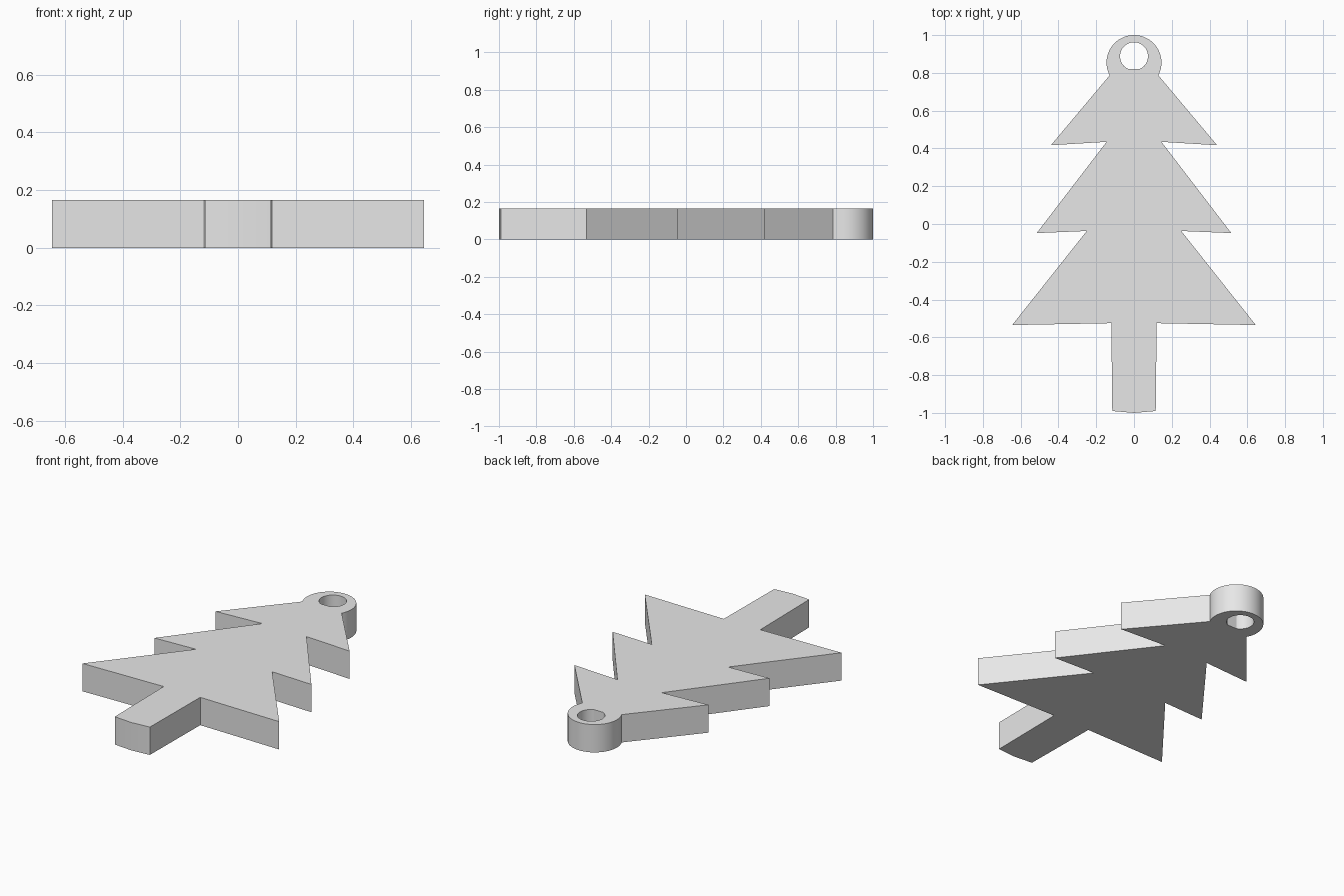
import bpy, bmesh
from math import sin, cos, pi, radians, atan2

THICK = 0.165
RING_Y, RING_R = 0.8545, 0.1455
HOLE_Y, HOLE_R = 0.888, 0.074

cube = bpy.data.objects.get("Cube")
if cube:
    bpy.data.objects.remove(cube, do_unlink=True)


def material(name, rgb):
    mat = bpy.data.materials.new(name)
    mat.use_nodes = True
    mat.diffuse_color = (*rgb, 1)
    mat.node_tree.nodes["Principled BSDF"].inputs["Base Color"].default_value = (*rgb, 1)
    return mat


def arc(cy, r, start, end, steps):
    angles = [start + (end - start) * i / steps for i in range(steps + 1)]
    return [(r * cos(a), cy + r * sin(a)) for a in angles]


# Right half of the tree, from trunk foot up to the tip of the top tier
half = [(0.115, -0.99), (0.12, -0.525), (0.645, -0.535), (0.25, -0.037),
        (0.515, -0.048), (0.145, 0.435), (0.44, 0.417)]

# Hanging ring: arc that starts and ends where it meets the top tier
join = atan2(0.787 - RING_Y, 0.129)
ring = arc(RING_Y, RING_R, join, pi - join, 56)
outline = [(0, -1)] + half + ring + [(-x, y) for x, y in reversed(half)]

# Round hole, its lower side cut short by the tree tip
cut = atan2(0.82 - HOLE_Y, 0.03)
hole = arc(HOLE_Y, HOLE_R, cut, pi - cut, 44)

# Fill the flat shape between both loops, then extrude it upward
bm = bmesh.new()
for loop in (outline, hole):
    verts = [bm.verts.new((x, y, 0)) for x, y in loop]
    for a, b in zip(verts, verts[1:] + verts[:1]):
        bm.edges.new((a, b))
bmesh.ops.triangle_fill(bm, edges=bm.edges[:], use_beauty=True)
solid = bmesh.ops.extrude_face_region(bm, geom=bm.faces[:], use_keep_orig=True)
top = [g for g in solid["geom"] if isinstance(g, bmesh.types.BMVert)]
bmesh.ops.translate(bm, verts=top, vec=(0, 0, THICK))
bmesh.ops.recalc_face_normals(bm, faces=bm.faces[:])

mesh = bpy.data.meshes.new("tree_ornament")
bm.to_mesh(mesh)
bm.free()
mesh.materials.append(material("light grey", (0.8, 0.8, 0.8)))
tree = bpy.data.objects.new("tree_ornament", mesh)
bpy.context.collection.objects.link(tree)

# Smooth ring walls, sharp tree edges
bpy.context.view_layer.objects.active = tree
tree.select_set(True)
bpy.ops.object.shade_smooth_by_angle(angle=radians(20))
